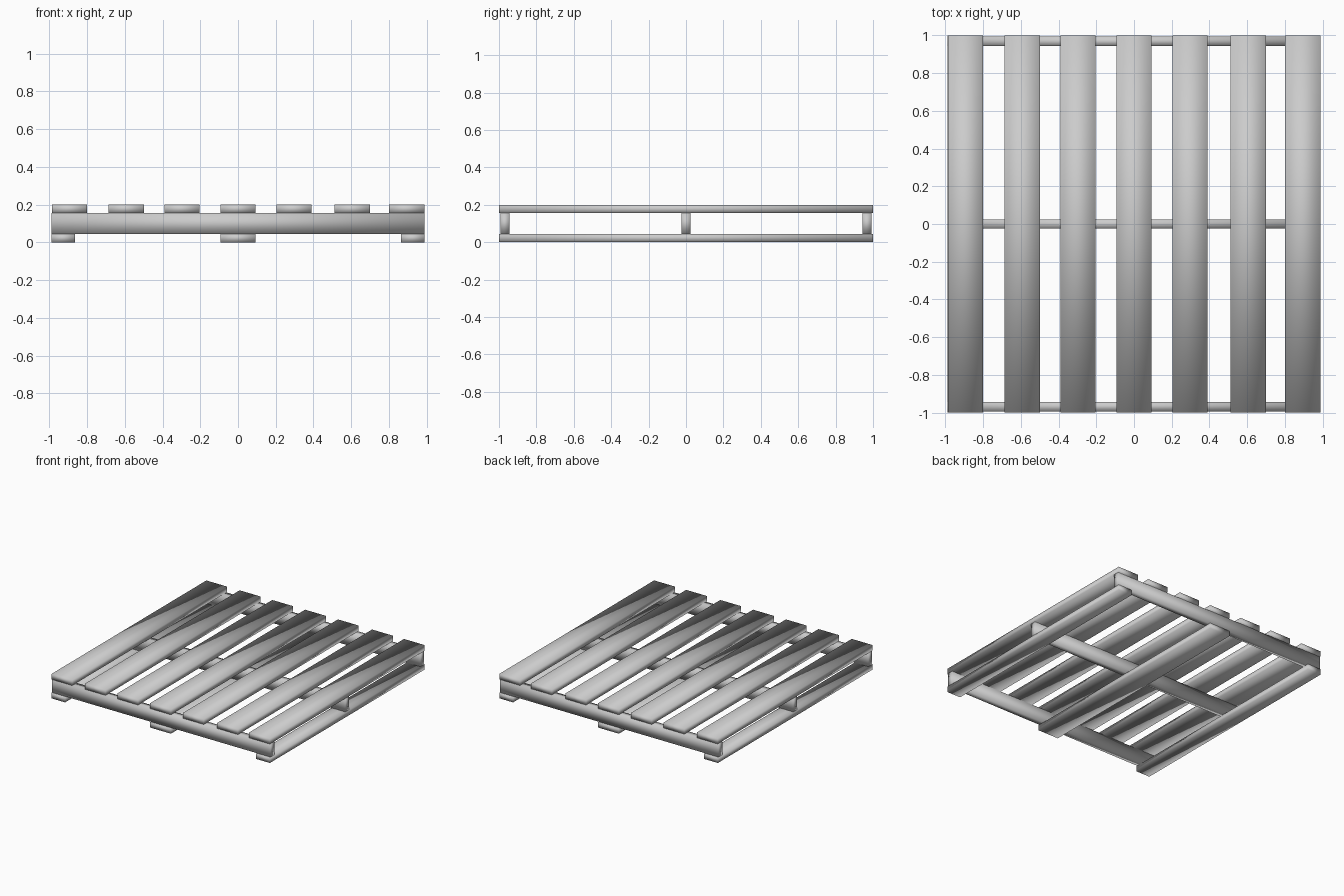
import bpy

cube = bpy.data.objects.get("Cube")
if cube:
    bpy.data.objects.remove(cube, do_unlink=True)

grey = bpy.data.materials.new("plain_grey")
grey.use_nodes = True
colour = (0.6, 0.6, 0.6, 1)
grey.diffuse_color = colour
grey.node_tree.nodes["Principled BSDF"].inputs["Base Color"].default_value = colour


def board(name, centre, size):
    """A plain box board with soft shading across its corners."""
    bpy.ops.mesh.primitive_cube_add(size=1, location=centre)
    obj = bpy.context.object
    obj.name = name
    obj.scale = size
    bpy.ops.object.transform_apply(location=False, rotation=False, scale=True)
    obj.data.materials.append(grey)
    bpy.ops.object.shade_smooth()
    return obj


THICK = 0.045
HEIGHT = 0.2
WIDTH = 0.187

# Seven deck boards running front to back
for i, x in enumerate((-0.893, -0.592, -0.297, 0, 0.297, 0.606, 0.895)):
    board(f"deck_board_{i + 1}", (x, 0, HEIGHT - THICK / 2), (WIDTH, 2, THICK))

# Three stringers standing on edge, running side to side
for name, y in (("front", -0.968), ("middle", 0), ("back", 0.968)):
    board(f"{name}_stringer", (0, y, HEIGHT / 2), (1.977, 0.05, HEIGHT - 2 * THICK))

# Bottom boards: narrow at the sides, wide in the middle
for name, x, width in (("right", -0.926, 0.125), ("middle", 0, WIDTH), ("left", 0.926, 0.125)):
    board(f"{name}_bottom_board", (x, 0, THICK / 2), (width, 2, THICK))
